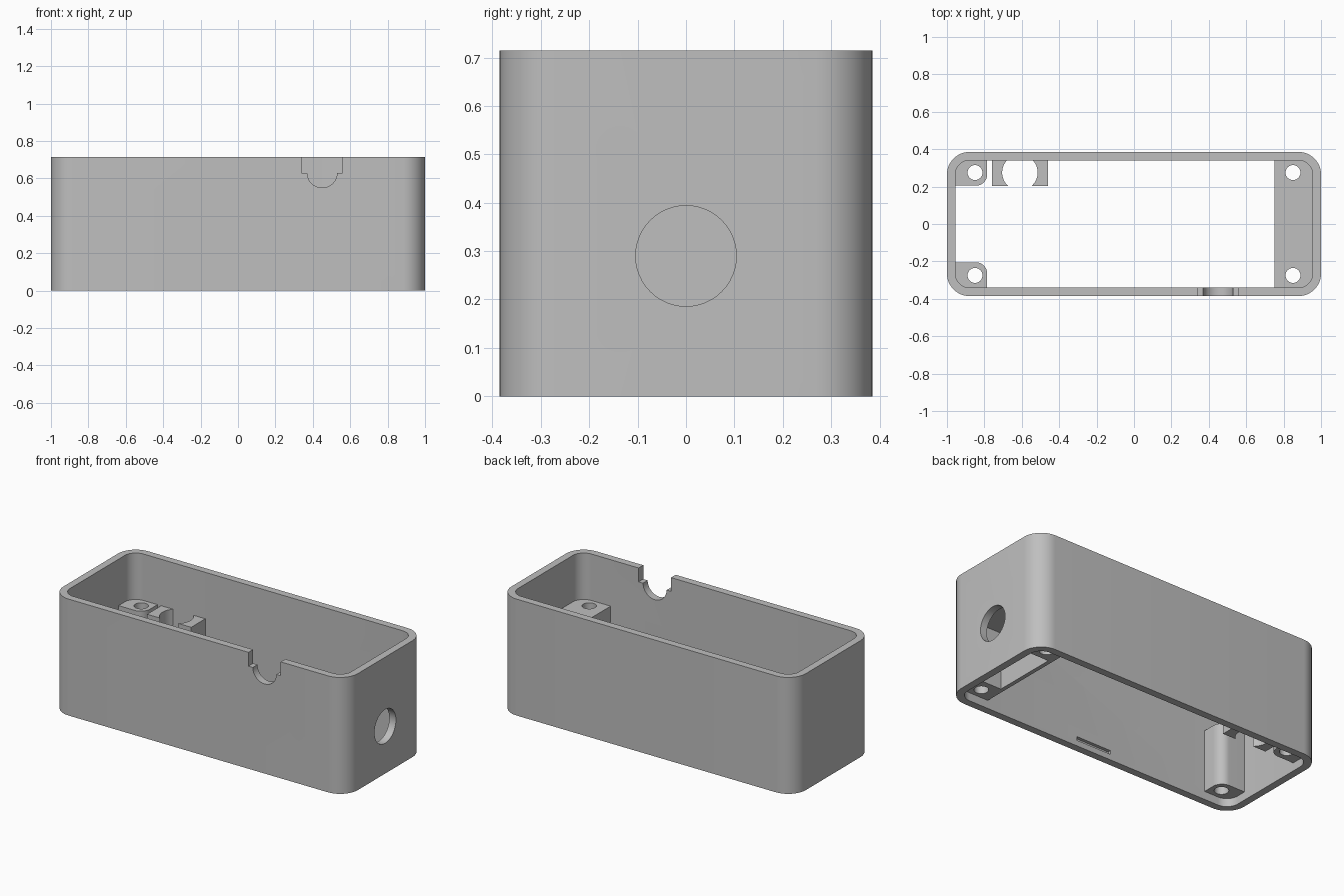
import bpy
import bmesh
from math import sin, cos, pi, radians

cube = bpy.data.objects.get("Cube")
if cube:
    bpy.data.objects.remove(cube, do_unlink=True)

grey = bpy.data.materials.new("plain_grey")
grey.use_nodes = True
colour = (0.52, 0.52, 0.52, 1)
grey.diffuse_color = colour
grey.node_tree.nodes["Principled BSDF"].inputs["Base Color"].default_value = colour

HX, HY, H = 1.0, 0.385, 0.715      # half length, half depth, height
WALL = 0.045
IX, IY = HX - WALL, HY - WALL      # inner faces
LOW, TOP = 0.05, 0.43              # bottom and top of the inner fittings


def outline(x0, x1, y0, y1, radii=(0, 0, 0, 0), steps=12):
    """Rectangle outline; radii run counter-clockwise from the (x1, y1) corner."""
    corners = ((x1, y1, -1, -1), (x0, y1, 1, -1), (x0, y0, 1, 1), (x1, y0, -1, 1))
    pts = []
    for i, ((x, y, sx, sy), r) in enumerate(zip(corners, radii)):
        if r == 0:
            pts.append((x, y))
            continue
        for k in range(steps + 1):
            a = (i + k / steps) * pi / 2
            pts.append((x + sx * r + r * cos(a), y + sy * r + r * sin(a)))
    return pts


def circle(x, y, r, n=48):
    return [(x + r * cos(2 * pi * k / n), y + r * sin(2 * pi * k / n)) for k in range(n)]


def prism(name, pts, lo, hi, axis="z"):
    """Extrude an outline along an axis (y: points are x,z; x: points are y,z)."""
    place = {"z": lambda a, b, c: (a, b, c),
             "y": lambda a, b, c: (a, c, b),
             "x": lambda a, b, c: (c, a, b)}[axis]
    bm = bmesh.new()
    rings = [[bm.verts.new(place(a, b, c)) for a, b in pts] for c in (lo, hi)]
    bm.faces.new(rings[0])
    bm.faces.new(rings[1])
    for i in range(len(pts)):
        j = (i + 1) % len(pts)
        bm.faces.new((rings[0][i], rings[0][j], rings[1][j], rings[1][i]))
    bmesh.ops.recalc_face_normals(bm, faces=bm.faces)
    mesh = bpy.data.meshes.new(name)
    bm.to_mesh(mesh)
    bm.free()
    mesh.materials.append(grey)
    ob = bpy.data.objects.new(name, mesh)
    bpy.context.collection.objects.link(ob)
    return ob


def activate(ob):
    bpy.ops.object.select_all(action="DESELECT")
    ob.select_set(True)
    bpy.context.view_layer.objects.active = ob


def cut(ob, *cutters):
    for cutter in cutters:
        mod = ob.modifiers.new("cut", "BOOLEAN")
        mod.operation = "DIFFERENCE"
        mod.solver = "EXACT"
        mod.object = cutter
        activate(ob)
        bpy.ops.object.modifier_apply(modifier=mod.name)
        bpy.data.objects.remove(cutter, do_unlink=True)


# Case walls, open above and below
case = prism("case_walls", outline(-HX, HX, -HY, HY, [0.12] * 4), 0, H)
cut(case, prism("inside_cutter", outline(-IX, IX, -IY, IY, [0.075] * 4), -0.1, H + 0.1))

# Cable notch in the front rim: square step with a round bottom
cut(case,
    prism("notch_step_cutter", outline(0.34, 0.56, 0.63, 0.8), -0.45, -0.3, "y"),
    prism("notch_round_cutter", circle(0.45, 0.63, 0.08), -0.45, -0.3, "y"))

# Socket hole in the left end
cut(case, prism("socket_cutter", circle(0, 0.29, 0.104), 0.9, 1.1, "x"))

# Latch grooves low on the inside of both long walls
for side in (-1, 1):
    y0, y1 = sorted((side * 0.3, side * (IY + 0.02)))
    cut(case, prism("latch_cutter", outline(-0.12, 0.12, 0.035, 0.058), y0, y1, "y"))

# Corner screw posts at the right end
parts = [case]
for side, word in ((-1, "front"), (1, "back")):
    y0, y1 = sorted((side * 0.205, side * (IY + 0.015)))
    radii = (0, 0.08, 0, 0.06) if side > 0 else (0.06, 0, 0.08, 0)
    post = prism(word + "_screw_post", outline(-IX - 0.015, -0.785, y0, y1, radii), LOW, TOP)
    cut(post, prism("screw_cutter", circle(-0.85, side * 0.275, 0.04, 32), 0, H))
    parts.append(post)

# Round holder on the back wall
holder = prism("round_holder", outline(-0.76, -0.46, 0.203, IY + 0.01), LOW, TOP)
cut(holder, prism("holder_cutter", circle(-0.61, 0.275, 0.095), 0, H))
for i, v in enumerate(holder.data.vertices):
    v.co.y = min(v.co.y, IY + 0.01)
parts.append(holder)

# Socket housing across the left end, hollow from below, with two screw holes
housing = prism("socket_housing",
                outline(0.75, IX + 0.015, -IY - 0.015, IY + 0.015, (0.08, 0, 0, 0.08)), LOW, TOP)
cut(housing, prism("pocket_cutter", outline(0.775, 1.1, -0.2, 0.2), 0, TOP - 0.03))
cut(housing, *[prism("screw_cutter", circle(0.85, s * 0.275, 0.04, 32), 0, H) for s in (-1, 1)])
parts.append(housing)

for ob in parts:
    activate(ob)
    bpy.ops.object.shade_smooth_by_angle(angle=radians(30))
